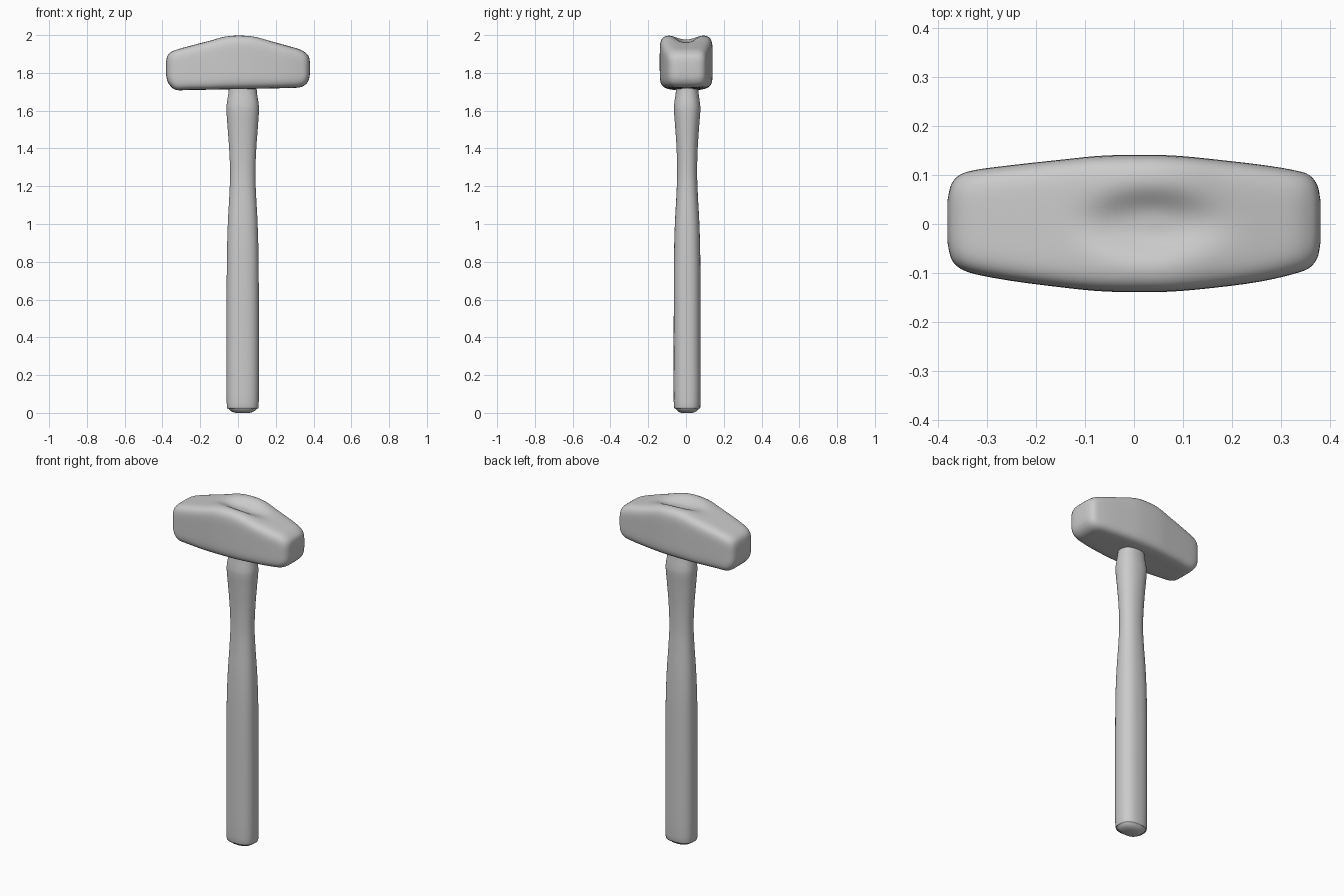
import bpy, bmesh, math


def spline(rows, steps):
    """Smooth Catmull-Rom interpolation through rows of section values."""
    out = []
    for i in range(len(rows) - 1):
        p0, p1, p2, p3 = (rows[max(0, min(len(rows) - 1, i + k))] for k in (-1, 0, 1, 2))
        for s in range(steps):
            t = s / steps
            out.append([0.5 * (2 * b + (c - a) * t + (2 * a - 5 * b + 4 * c - d) * t * t
                               + (3 * b - a - 3 * c + d) * t ** 3)
                        for a, b, c, d in zip(p0, p1, p2, p3)])
    return out + [list(rows[-1])]


def loft(name, rows, place, steps, sides):
    """Rows: station, centre u, centre v, half u, half v, squareness."""
    bm = bmesh.new()
    rings = []
    for s, cu, cv, hu, hv, n in spline(rows, steps):
        ring = []
        for k in range(sides):
            a = 2 * math.pi * (k + 0.5) / sides
            c, d = math.cos(a), math.sin(a)
            r = (abs(c) ** n + abs(d) ** n) ** (-1 / n)
            ring.append(bm.verts.new(place(s, cu + hu * r * c, cv + hv * r * d)))
        rings.append(ring)
    for a, b in zip(rings, rings[1:]):
        for k in range(sides):
            j = (k + 1) % sides
            bm.faces.new((a[k], a[j], b[j], b[k]))
    bm.faces.new(rings[0])
    bm.faces.new(rings[-1])
    bmesh.ops.recalc_face_normals(bm, faces=bm.faces)
    mesh = bpy.data.meshes.new(name)
    bm.to_mesh(mesh)
    bm.free()
    mesh.shade_smooth()
    obj = bpy.data.objects.new(name, mesh)
    bpy.context.collection.objects.link(obj)
    return obj


# Handle: flattened oval sections with a narrow neck and a swell under the head
handle_rows = [(z, 0.025, 0.006, hx, hy, n) for z, hx, hy, n in (
    (0.0, 0.035, 0.03, 2.3), (0.008, 0.06, 0.048, 2.4), (0.025, 0.077, 0.062, 2.5),
    (0.06, 0.085, 0.071, 2.5), (0.4, 0.086, 0.071, 2.5), (0.8, 0.084, 0.070, 2.5),
    (1.0, 0.079, 0.065, 2.4), (1.15, 0.071, 0.057, 2.3), (1.27, 0.067, 0.053, 2.2),
    (1.4, 0.072, 0.056, 2.2), (1.52, 0.081, 0.064, 2.2), (1.6, 0.086, 0.070, 2.3),
    (1.64, 0.084, 0.068, 2.3), (1.7, 0.075, 0.060, 2.3), (1.76, 0.073, 0.058, 2.3))]
loft("handle", handle_rows, lambda s, u, v: (u, v, s), 4, 40)


# Head: rounded block tapering to both striking faces, dented over the eye
def head_point(x, y, z):
    if z > 1.86:
        q = ((x - 0.035) / 0.12) ** 2 + (y / 0.06) ** 2
        z -= 0.035 * math.exp(-q ** 1.5)
    return (x, y, z)


head_rows = [(x, cy, (lo + hi) / 2, hy, (hi - lo) / 2, n) for x, cy, lo, hi, hy, n in (
    (-0.38, 0.005, 1.785, 1.865, 0.045, 3.5), (-0.373, 0.005, 1.755, 1.89, 0.075, 4),
    (-0.357, 0.005, 1.73, 1.908, 0.094, 4.5), (-0.325, 0.004, 1.709, 1.923, 0.106, 5),
    (-0.25, 0.002, 1.710, 1.944, 0.118, 5.5), (-0.15, 0.001, 1.711, 1.970, 0.130, 6),
    (-0.07, 0.001, 1.713, 1.993, 0.138, 6), (0.01, 0.001, 1.714, 2.0, 0.140, 6),
    (0.09, 0.001, 1.716, 1.993, 0.138, 6), (0.19, 0.001, 1.718, 1.964, 0.128, 5.5),
    (0.265, 0.002, 1.720, 1.943, 0.118, 5), (0.325, 0.004, 1.723, 1.925, 0.106, 4.5),
    (0.357, 0.005, 1.738, 1.907, 0.095, 4.2), (0.374, 0.005, 1.762, 1.888, 0.074, 3.8),
    (0.38, 0.005, 1.79, 1.862, 0.045, 3.2))]
loft("head", head_rows, head_point, 5, 96)
